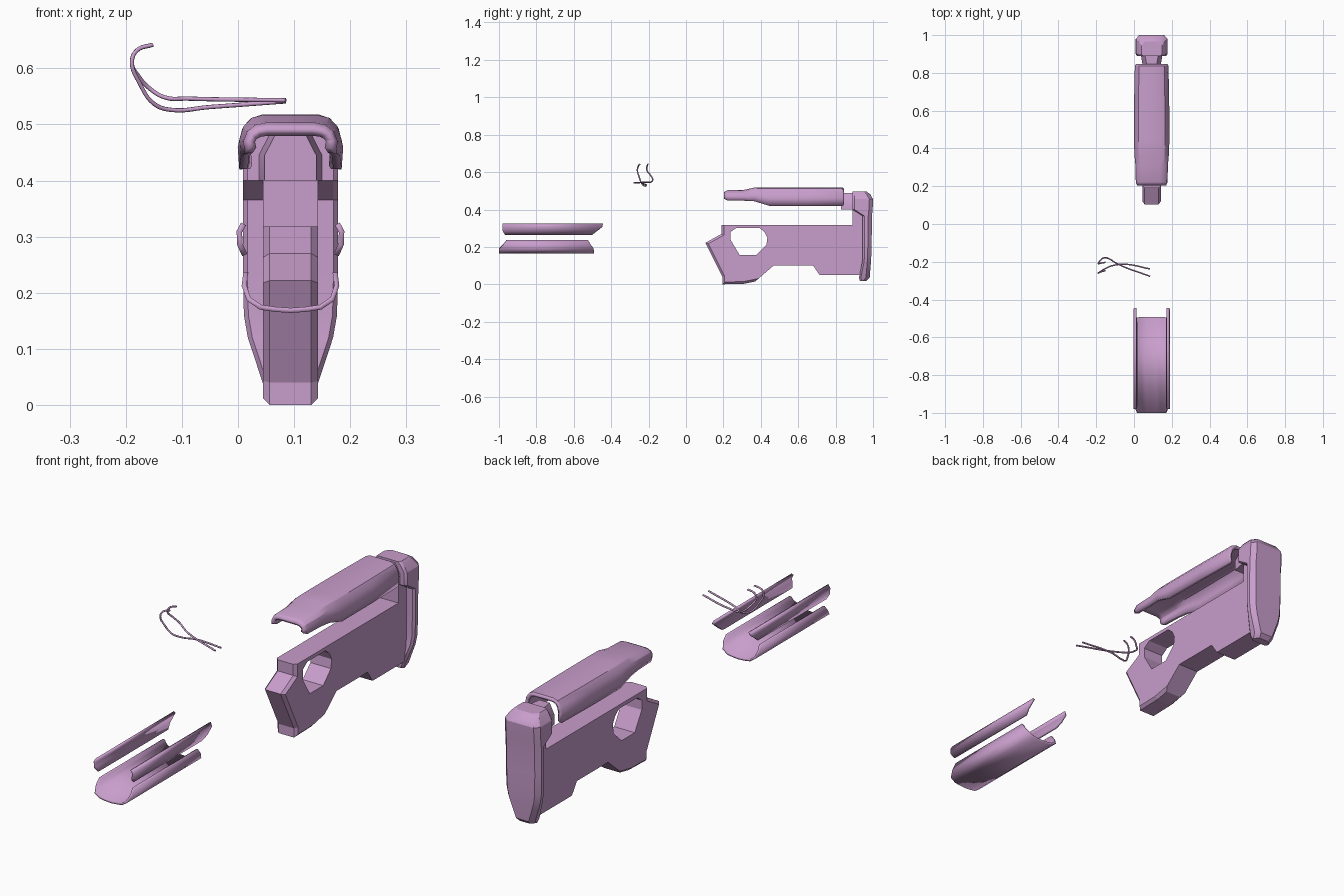
import bpy, bmesh

if "Cube" in bpy.data.objects:
    bpy.data.objects.remove(bpy.data.objects["Cube"])

CX = 0.0935  # centre line of the stock and handguard


def finish(name, bm, smooth=True, fix=True):
    if fix:
        bmesh.ops.recalc_face_normals(bm, faces=bm.faces)
    me = bpy.data.meshes.new(name)
    bm.to_mesh(me)
    bm.free()
    ob = bpy.data.objects.new(name, me)
    bpy.context.collection.objects.link(ob)
    me.materials.append(mat)
    if smooth:
        bpy.ops.object.select_all(action='DESELECT')
        ob.select_set(True)
        bpy.context.view_layer.objects.active = ob
        bpy.ops.object.shade_smooth_by_angle(angle=0.5)
    return ob


def loft(name, rows, closed=False, shell=0):
    """Skin rows of points; closed rings get caps, open sheets get thickness."""
    bm = bmesh.new()
    vs = [[bm.verts.new(p) for p in row] for row in rows]
    n = len(rows[0])
    for a, b in zip(vs, vs[1:]):
        for c in range(n if closed else n - 1):
            d = (c + 1) % n
            bm.faces.new((a[c], a[d], b[d], b[c]))
    if closed:
        bm.faces.new(vs[0])
        bm.faces.new(vs[-1])
    ob = finish(name, bm, fix=closed)
    if shell:
        m = ob.modifiers.new("thickness", 'SOLIDIFY')
        m.thickness, m.offset = shell, -1
    return ob


def prism(name, pts, half, bevel_before=None):
    """Side profile (y, z) extruded across x, optionally chamfered at the front."""
    bm = bmesh.new()
    f = bm.faces.new([bm.verts.new((CX - half, y, z)) for y, z in pts])
    r = bmesh.ops.extrude_face_region(bm, geom=[f])
    for v in r['geom']:
        if isinstance(v, bmesh.types.BMVert):
            v.co.x += 2 * half
    bmesh.ops.recalc_face_normals(bm, faces=bm.faces)
    if bevel_before:
        es = [e for e in bm.edges
              if abs(e.verts[0].co.x - e.verts[1].co.x) < 1e-4
              and all(v.co.y < bevel_before for v in e.verts)]
        bmesh.ops.bevel(bm, geom=es, offset=0.012, segments=1, affect='EDGES')
    return finish(name, bm, smooth=False)


mat = bpy.data.materials.new("mauve")
mat.diffuse_color = (0.58, 0.34, 0.6, 1)
mat.use_nodes = True
mat.node_tree.nodes["Principled BSDF"].inputs["Base Color"].default_value = mat.diffuse_color

# Stock body with grip and rear post
body = prism("stock_body", [
    (.19, .318), (.19, .27), (.104, .222), (.195, .04), (.195, 0), (.31, .003),
    (.37, .015), (.468, .10), (.68, .10), (.714, .05), (.95, .05), (.95, .40),
    (.89, .40), (.89, .318)], 0.049, bevel_before=0.4)

# Thumb hole
hole = prism("thumb_hole_cutter", [
    (.27, .302), (.393, .302), (.42, .28), (.435, .25), (.43, .211), (.377, .158),
    (.286, .158), (.238, .238), (.238, .28)], 0.1)
hole.hide_render = True
hole.hide_viewport = False
hole.display_type = 'WIRE'
cut = body.modifiers.new("thumb_hole", 'BOOLEAN')
cut.operation, cut.object, cut.solver = 'DIFFERENCE', hole, 'EXACT'

# Butt plate: stations of z, half width, front y, back y
rows = []
for z, w, yf, yb in [(.018, .042, .93, .965), (.035, .048, .925, .982), (.12, .076, .942, .989),
                     (.16, .083, .945, .991), (.25, .085, .945, .993), (.365, .085, .945, .994),
                     (.40, .085, .89, .998), (.455, .084, .89, 1.0), (.482, .068, .89, .985),
                     (.496, .055, .89, .965)]:
    rows.append([(CX + x, y, z) for x, y in [
        (-w + .008, yf), (w - .008, yf), (w, yf + .01), (w, yb - .02), (w - .018, yb),
        (-w + .018, yb), (-w, yb - .02), (-w, yf + .01)]])
loft("butt_plate", rows, closed=True)

# Neck between cheek rest and butt plate
loft("butt_neck", [[(CX + s * x, y, z) for s, x, z in [
    (-1, w, .40), (-1, w, .445), (-1, w - .022, .488), (1, w - .022, .488),
    (1, w, .445), (1, w, .40)]] for y, w in [(.83, .046), (.90, .058)]], closed=True)

# Cheek rest: hollow arch, stations of y, half width, top z, bottom z
arch = [(.97, 0), (1, .4), (.92, .72), (.75, .93), (.52, 1)]
arch = [(-x, t) for x, t in arch] + [(x, t) for x, t in reversed(arch)]
loft("cheek_rest", [[(CX + w * x, y, b + (top - b) * t) for x, t in arch]
                    for y, w, top, b in [
    (.203, .077, .493, .457), (.222, .084, .503, .448), (.31, .086, .505, .447),
    (.365, .091, .517, .444), (.445, .094, .518, .42), (.65, .093, .518, .42),
    (.837, .089, .518, .42), (.846, .084, .511, .426)]], shell=.015)

# Lower handguard: U-shaped tray with slanted ends (x, z, front y, back y)
half = [(.084, .237, -.96, -.525), (.087, .212, -.978, -.51), (.078, .186, -1, -.495),
        (.055, .17, -1, -.492), (.028, .166, -1, -.492)]
tray = half + [(0, .164, -1, -.492)] + [(-x, z, a, b) for x, z, a, b in reversed(half)]
loft("lower_handguard", [[(CX + p[0], p[k], p[1]) for p in tray] for k in (2, 3)], shell=.009)

# Handguard side panels
panel = [(.088, .325, -.98, -.445), (.096, .31, -.98, -.447), (.095, .285, -.98, -.475),
         (.086, .265, -.968, -.50)]
for s, side in ((1, "right"), (-1, "left")):
    pts = panel[::s]
    loft("side_panel_" + side,
         [[(CX + s * p[0], p[k], p[1]) for p in pts] for k in (2, 3)], shell=.01)

# Two bent wire hooks
wires = [
    [(.085, -.277, .543), (-.09, -.21, .546), (-.13, -.185, .548), (-.155, -.178, .562),
     (-.176, -.19, .584), (-.189, -.21, .612), (-.18, -.208, .632), (-.152, -.203, .642)],
    [(.085, -.238, .541), (-.05, -.213, .531), (-.12, -.222, .526), (-.15, -.235, .537),
     (-.175, -.25, .573), (-.189, -.26, .612), (-.18, -.255, .632), (-.152, -.247, .642)]]
for i, pts in enumerate(wires, 1):
    cu = bpy.data.curves.new("wire_hook", 'CURVE')
    cu.dimensions = '3D'
    cu.bevel_depth, cu.bevel_resolution, cu.resolution_u = .0038, 2, 6
    cu.use_fill_caps = True
    sp = cu.splines.new('BEZIER')
    sp.bezier_points.add(len(pts) - 1)
    for bp, p in zip(sp.bezier_points, pts):
        bp.co = p
        bp.handle_left_type = bp.handle_right_type = 'AUTO'
    cu.materials.append(mat)
    bpy.context.collection.objects.link(bpy.data.objects.new("wire_hook_%d" % i, cu))
